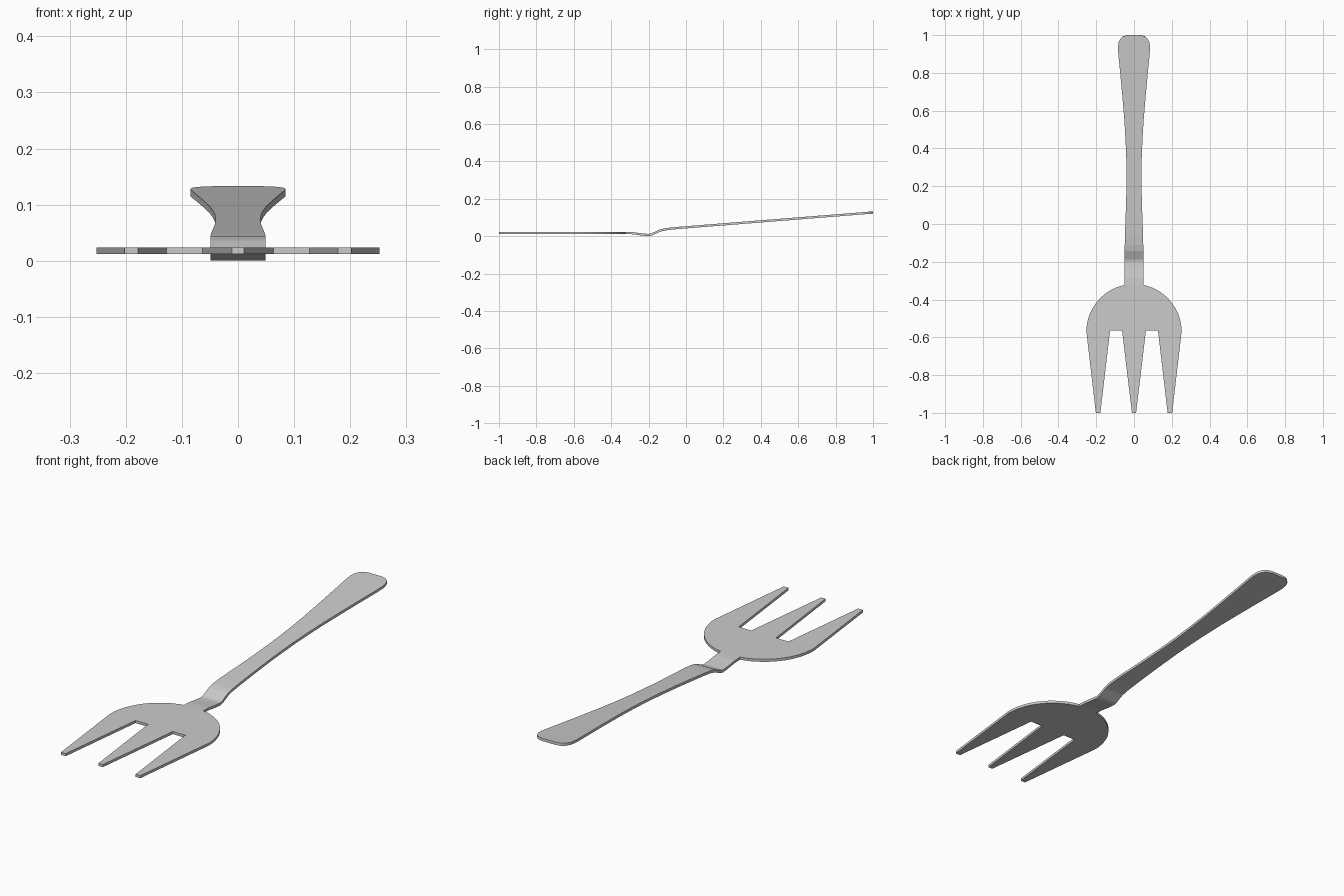
import bpy, bmesh, math

if "Cube" in bpy.data.objects:
    bpy.data.objects.remove(bpy.data.objects["Cube"])

THICK = 0.012
HEAD_Z = 0.018
NECK = 0.049          # half width of the neck
RAD, CY = 0.252, -0.57  # round back of the head

bm = bmesh.new()

# head: right half of outline, from middle tine tip round to the neck
half = [(0.011, -1.0), (0.063, -0.565), (0.127, -0.565), (0.178, -1.0), (0.202, -1.0)]
a_end = math.acos(NECK / RAD)
N = 14
half += [(RAD * math.cos(a_end * i / N), CY + RAD * math.sin(a_end * i / N)) for i in range(N + 1)]
neck_y = half[-1][1]
outline = half + [(-x, y) for x, y in reversed(half)]
bm.faces.new([bm.verts.new((x, y, HEAD_Z)) for x, y in outline])

# handle: stations of (y, z, half width) along the neck bend and grip
def grip_z(y):
    return 0.043 + (y + 0.06) * 0.0793

stations = [(neck_y, HEAD_Z, NECK), (-0.285, 0.0165, NECK), (-0.24, 0.010, NECK),
            (-0.20, 0.0062, NECK), (-0.185, 0.009, NECK), (-0.14, 0.030, NECK),
            (-0.11, 0.037, NECK)]
grip = [(-0.06, 0.048), (0.05, 0.044), (0.15, 0.041), (0.25, 0.040), (0.35, 0.041),
        (0.45, 0.045), (0.55, 0.051), (0.68, 0.062), (0.80, 0.073), (0.90, 0.083),
        (0.935, 0.085), (0.96, 0.082), (0.98, 0.073), (0.993, 0.059), (1.0, 0.036)]
stations += [(y, grip_z(y), w) for y, w in grip]
rows = [[bm.verts.new((s * w, y, z)) for s in (-1, 1)] for y, z, w in stations]
for a, b in zip(rows, rows[1:]):
    bm.faces.new((a[0], a[1], b[1], b[0]))

# weld head to handle
bmesh.ops.remove_doubles(bm, verts=bm.verts, dist=0.0005)
bmesh.ops.recalc_face_normals(bm, faces=bm.faces)

mesh = bpy.data.meshes.new("fork")
bm.to_mesh(mesh)
bm.free()
fork = bpy.data.objects.new("fork", mesh)
bpy.context.collection.objects.link(fork)

# sheet thickness
solid = fork.modifiers.new("thickness", 'SOLIDIFY')
solid.thickness = THICK
solid.offset = 0
solid.use_even_offset = True
